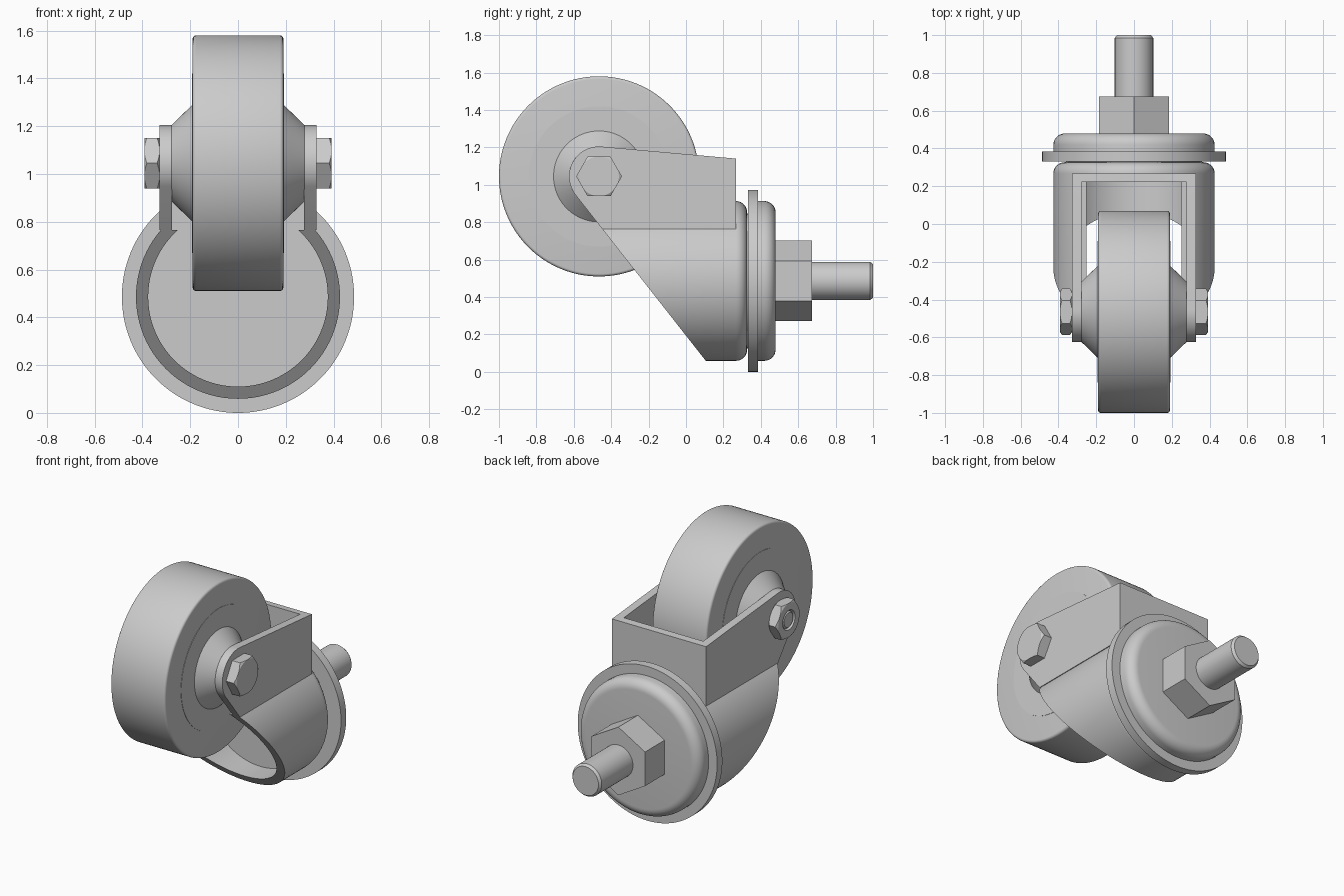
import bpy
import bmesh
import math

cube = bpy.data.objects.get("Cube")
if cube:
    bpy.data.objects.remove(cube, do_unlink=True)

metal = bpy.data.materials.new("plain grey")
metal.use_nodes = True
GREY = (0.6, 0.6, 0.6, 1.0)
metal.diffuse_color = GREY
metal.node_tree.nodes["Principled BSDF"].inputs["Base Color"].default_value = GREY

AXLE = (-0.465, 1.045)    # y, z of the wheel axle
SWIVEL = (0.0, 0.486)     # x, z of the swivel axis


def finish(name, bm):
    bmesh.ops.recalc_face_normals(bm, faces=bm.faces)
    mesh = bpy.data.meshes.new(name)
    bm.to_mesh(mesh)
    bm.free()
    mesh.materials.append(metal)
    obj = bpy.data.objects.new(name, mesh)
    bpy.context.collection.objects.link(obj)
    return obj


def select(obj):
    bpy.ops.object.select_all(action='DESELECT')
    obj.select_set(True)
    bpy.context.view_layer.objects.active = obj


def smooth(obj):
    select(obj)
    bpy.ops.object.shade_smooth_by_angle(angle=math.radians(30))
    return obj


def turned(name, profile, axis, sides=96, phase=0.0):
    """Solid of revolution from (position along axis, radius) points."""
    bm = bmesh.new()
    rings = []
    for a, r in profile:
        ring = []
        for i in range(sides):
            t = phase + 2 * math.pi * i / sides
            u, v = r * math.cos(t), r * math.sin(t)
            if axis == 'X':
                co = (a, AXLE[0] + u, AXLE[1] + v)
            else:
                co = (SWIVEL[0] + u, a, SWIVEL[1] + v)
            ring.append(bm.verts.new(co))
        rings.append(ring)
    for r0, r1 in zip(rings, rings[1:]):
        for i in range(sides):
            j = (i + 1) % sides
            bm.faces.new((r0[i], r0[j], r1[j], r1[i]))
    bm.faces.new(rings[0])
    bm.faces.new(rings[-1])
    return finish(name, bm)


def extruded(name, outline, half_width):
    """Side outline of (y, z) points, extruded evenly across x."""
    bm = bmesh.new()
    face = bm.faces.new([bm.verts.new((-half_width, y, z)) for y, z in outline])
    new = bmesh.ops.extrude_face_region(bm, geom=[face])["geom"]
    verts = [v for v in new if isinstance(v, bmesh.types.BMVert)]
    bmesh.ops.translate(bm, verts=verts, vec=(2 * half_width, 0, 0))
    return finish(name, bm)


def combine(obj, tool, operation):
    mod = obj.modifiers.new("cut", 'BOOLEAN')
    mod.operation = operation
    mod.solver = 'EXACT'
    mod.object = tool
    select(obj)
    bpy.ops.object.modifier_apply(modifier=mod.name)
    bpy.data.objects.remove(tool, do_unlink=True)


def fillet(a, r, size, da, dr, steps=8):
    """Quarter round around centre (a, r), from the da side to the dr side."""
    return [(a + da * size * math.sin(math.pi / 2 * k / steps),
             r + dr * size * math.cos(math.pi / 2 * k / steps))
            for k in range(steps + 1)]


# Wheel with softened tread edges, raised side discs and conical hub
right_edge = fillet(0.175, 0.52, 0.015, 1, 1, 4)
left_edge = [(-a, r) for a, r in reversed(right_edge)]
smooth(turned("wheel", left_edge + right_edge, 'X', 128))
smooth(turned("wheel_core", [(-0.192, 0.375), (0.192, 0.375)], 'X'))
smooth(turned("wheel_hub", [(-0.278, 0.16), (-0.19, 0.245),
                            (0.19, 0.245), (0.278, 0.16)], 'X'))

# Fork: U-shaped bracket with rounded ends at the axle
slope = (-0.618, 0.787)
BASE = 0.765


def on_slant(z):
    return (0.105 + (z - 0.06) * slope[0] / slope[1], z)


first, last = math.radians(85), math.radians(218)
arc = [(AXLE[0] + 0.16 * math.cos(first + (last - first) * k / 24),
        AXLE[1] + 0.16 * math.sin(first + (last - first) * k / 24))
       for k in range(25)]
bracket = extruded("fork_bracket",
                   [(0.268, BASE), (0.268, 1.14)] + arc + [on_slant(BASE)], 0.328)
inside = extruded("bracket_cutter", [(-1, 0.5), (0.223, 0.5), (0.223, 1.5), (-1, 1.5)], 0.277)
combine(bracket, inside, 'DIFFERENCE')
smooth(bracket)

# Fork housing: cup cut off at a slant and opened under the bracket
housing = turned("fork_housing", [(-0.6, 0.427)]
                 + fillet(0.267, 0.367, 0.06, 1, 1), 'Y')
combine(housing, turned("bore_cutter", [(-0.8, 0.376), (0.223, 0.376)], 'Y'), 'DIFFERENCE')
slant_cut = extruded("slant_cutter", [on_slant(-0.1), on_slant(BASE), (0.268, BASE),
                                      (0.268, 1.3), (-1, 1.3), (-1, -0.1)], 0.7)
combine(housing, slant_cut, 'DIFFERENCE')
smooth(housing)

# Swivel: neck, flange washer, rounded cap
smooth(turned("swivel_neck", [(0.31, 0.36), (0.34, 0.36)], 'Y'))
smooth(turned("swivel_flange", [(0.332, 0.486), (0.384, 0.486)], 'Y', 128))
smooth(turned("swivel_cap", [(0.38, 0.427)] + fillet(0.419, 0.367, 0.06, 1, 1), 'Y'))

# Mounting stem and its hexagonal nut
turned("stem_nut", [(0.47, 0.215), (0.674, 0.215)], 'Y', 6, math.pi / 2)
smooth(turned("stem", [(0.66, 0.102), (0.985, 0.102), (1.0, 0.09)], 'Y', 64))

# Axle bolt head on the left, nut with the bolt end on the right
head = turned("bolt_head", [(0.328, 0.1225), (0.392, 0.1225)], 'X', 6)
combine(head, turned("head_chamfer", [(0.32, 0.13), (0.379, 0.126), (0.392, 0.106)], 'X', 64),
        'INTERSECT')
smooth(head)
nut = turned("axle_nut", [(-0.392, 0.1225), (-0.328, 0.1225)], 'X', 6)
combine(nut, turned("nut_chamfer", [(-0.392, 0.106), (-0.379, 0.126),
                                    (-0.341, 0.126), (-0.328, 0.106)], 'X', 64), 'INTERSECT')
combine(nut, turned("nut_bore", [(-0.4, 0.066), (-0.38, 0.055), (-0.37, 0.055)], 'X', 48),
        'DIFFERENCE')
smooth(nut)
smooth(turned("bolt_end", [(-0.39, 0.045), (-0.382, 0.053), (-0.3, 0.053)], 'X', 48))
